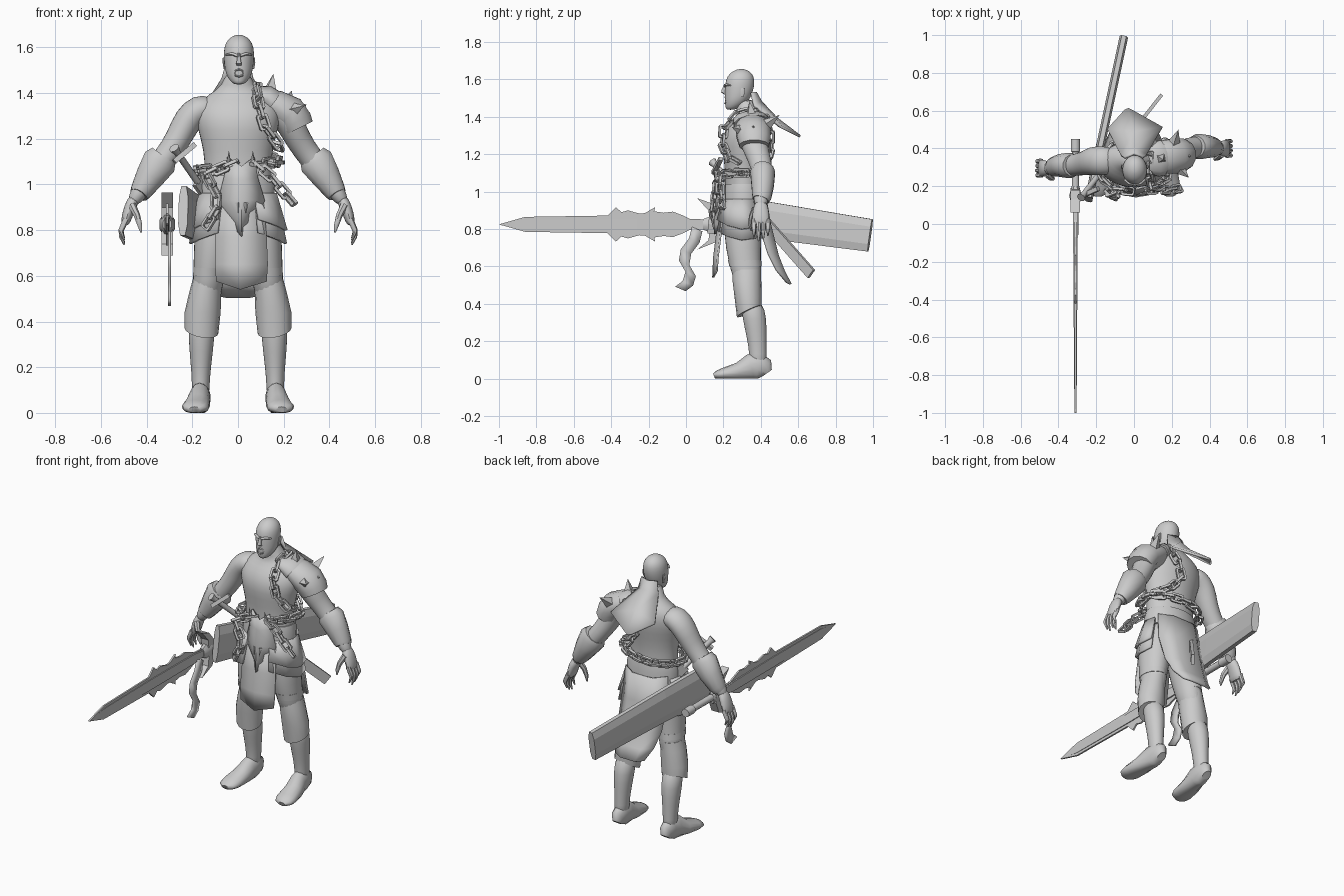
import bpy, bmesh, math
from mathutils import Vector as V, Matrix

grey = bpy.data.materials.new("stone_grey")
grey.diffuse_color = (0.6, 0.6, 0.6, 1)


def make(name, verts, faces, smooth=True, sub=0, thick=0, floor=False):
    me = bpy.data.meshes.new(name)
    if floor:
        verts = [(v[0], v[1], max(v[2], 0)) for v in verts]
    me.from_pydata([tuple(v) for v in verts], [], faces)
    bm = bmesh.new()
    bm.from_mesh(me)
    bmesh.ops.recalc_face_normals(bm, faces=bm.faces)
    bm.to_mesh(me)
    bm.free()
    ob = bpy.data.objects.new(name, me)
    bpy.context.collection.objects.link(ob)
    me.materials.append(grey)
    if thick:
        m = ob.modifiers.new("thickness", 'SOLIDIFY')
        m.thickness, m.offset = thick, 0
    if sub:
        ob.modifiers.new("smooth", 'SUBSURF').levels = sub
        ob.modifiers["smooth"].render_levels = sub
    if smooth:
        bpy.ops.object.select_all(action='DESELECT')
        ob.select_set(True)
        bpy.context.view_layer.objects.active = ob
        bpy.ops.object.shade_smooth_by_angle(angle=math.radians(50))
    return ob


def loft(name, secs, n=14, ref=(0, 1, 0), level=False, power=1.0, **kw):
    """Skin of elliptical rings (x, y, z, half width, half depth) along a path."""
    P = [V(s[:3]) for s in secs]
    verts, faces = [], []
    for i, s in enumerate(secs):
        t = V((0, 0, 1)) if level else (P[min(i + 1, len(P) - 1)] - P[max(i - 1, 0)]).normalized()
        u = V(ref).cross(t).normalized()
        v = t.cross(u)
        for k in range(n):
            a = 2 * math.pi * (k + .5) / n
            c, d = math.cos(a), math.sin(a)
            c = math.copysign(abs(c) ** power, c)
            d = math.copysign(abs(d) ** power, d)
            verts.append(P[i] + u * c * s[3] + v * d * s[4])
    for i in range(len(secs) - 1):
        for k in range(n):
            a, b = i * n + k, i * n + (k + 1) % n
            faces.append((a, b, b + n, a + n))
    faces += [tuple(range(n)), tuple(range(len(verts) - n, len(verts)))]
    return make(name, verts, faces, **kw)


def sheet(name, rows, thick=.01, **kw):
    w = len(rows[0])
    faces = [(i * w + j, i * w + j + 1, i * w + w + j + 1, i * w + w + j)
             for i in range(len(rows) - 1) for j in range(w - 1)]
    return make(name, [p for r in rows for p in r], faces, thick=thick, **kw)


def plate(name, pts, thick):
    """Flat outline drawn in the y-z plane, given depth along x."""
    return make(name, pts, [tuple(range(len(pts)))], smooth=False, thick=thick)


def spike(name, base, tip, r, n=4):
    d = V(tip) - V(base)
    q = d.to_track_quat('Z', 'Y')
    ring = [V(base) + q @ V((r * math.cos(2 * math.pi * k / n), r * math.sin(2 * math.pi * k / n), 0))
            for k in range(n)]
    make(name, ring + [V(tip)], [(k, (k + 1) % n, n) for k in range(n)] + [tuple(range(n))], smooth=False)


def chain(name, pts, step=.05):
    """Interlocked links, each turned a quarter from the last."""
    P = [V(p) for p in pts]
    walk, gap = [], 0
    for a, b in zip(P, P[1:]):
        L = (b - a).length
        while gap < L:
            walk.append((a.lerp(b, gap / L), (b - a).normalized()))
            gap += step
        gap -= L
    verts, faces = [], []
    outline = [(-.02, -.036), (.02, -.036), (.026, -.028), (.026, .028),
               (.02, .036), (-.02, .036), (-.026, .028), (-.026, -.028)]
    for i, (c, t) in enumerate(walk):
        out = V((c.x * .6, c.y - .31, 0))
        side = t.cross(out).normalized()
        side = Matrix.Rotation(math.radians(15 if i % 2 else 100), 3, t) @ side
        nor, o = t.cross(side), len(verts)
        for x, y in outline:
            for s, h in ((1, -.007), (1, .007), (.55, .007), (.55, -.007)):
                verts.append(c + side * x * s + t * y * (s + 1) / 2 + nor * h)
        for k in range(8):
            for j in range(4):
                m, l = (k + 1) % 8, (j + 1) % 4
                faces.append((o + k * 4 + j, o + k * 4 + l, o + m * 4 + l, o + m * 4 + j))
    make(name, verts, faces, smooth=False)


# torso and neck
loft("torso", [(0, .31, .88, .14, .10), (0, .31, 1.0, .155, .105), (0, .31, 1.1, .145, .10),
               (0, .31, 1.2, .165, .115), (0, .315, 1.28, .19, .128), (0, .33, 1.35, .185, .112),
               (0, .345, 1.395, .13, .082), (0, .335, 1.43, .068, .062), (0, .315, 1.5, .055, .056)],
     18, level=True, sub=1)
# head, nose, brow, ears, mouth
loft("head", [(.004, .237, 1.437, .018, .02), (.004, .252, 1.45, .038, .042), (.004, .272, 1.485, .06, .066),
              (.004, .283, 1.53, .066, .076), (.004, .288, 1.58, .069, .081),
              (.004, .292, 1.62, .061, .072), (.004, .295, 1.645, .038, .045), (.004, .295, 1.656, .012, .015)],
     16, level=True, sub=1)
loft("nose", [(.004, .212, 1.575, .006, .008), (.004, .203, 1.545, .009, .013), (.004, .201, 1.53, .013, .014),
              (.004, .21, 1.52, .011, .006)], 8, level=True)
for s in (-1, 1):
    loft("brow", [(.004 + s * .006, .211, 1.563, .007, .008), (.004 + s * .03, .216, 1.572, .007, .009),
                  (.004 + s * .055, .236, 1.568, .004, .006)], 8)
    loft("ear", [(.004 + s * .063, .30, 1.505, .004, .008), (.004 + s * .067, .303, 1.535, .005, .014),
                 (.004 + s * .067, .306, 1.555, .004, .010)], 8, level=True)
loft("lips", [(.004 + .019 * math.cos(a), .211 + .006 * abs(math.cos(a)), 1.488 + .016 * math.sin(a), .005, .007)
              for a in [i * math.pi / 4 for i in range(8)] + [6.28]], 6)
# long hair falling behind the shoulders as a kite
sheet("hair", [[(-.05, .35, 1.53), (0, .372, 1.53), (.05, .35, 1.53)],
               [(-.07, .365, 1.46), (0, .40, 1.48), (.065, .365, 1.46)],
               [(-.14, .50, 1.35), (.0, .485, 1.39), (.15, .51, 1.345)],
               [(-.05, .60, 1.30), (-.03, .61, 1.295), (-.01, .60, 1.30)]], .014)

# arms, bracers, hands
for s, ys, ye, yh in ((-1, .335, .31, .295), (1, .355, .41, .40)):
    loft("arm", [(s * .10, ys, 1.34, .05, .07), (s * .17, ys, 1.333, .07, .08), (s * .222, ys, 1.285, .066, .078),
                 (s * .26, (ys + ye) / 2, 1.20, .058, .065), (s * .315, ye, 1.12, .054, .058),
                 (s * .39, ye, 1.03, .056, .055), (s * .44, yh, .955, .034, .036), (s * .462, yh, .92, .03, .036)],
         14, sub=1)
    loft("bracer", [(s * .325, ye, 1.125, .064, .058), (s * .343, ye, 1.10, .079, .068), (s * .385, ye, 1.035, .066, .062),
                    (s * .425, (ye + yh) / 2, .97, .049, .052), (s * .434, yh, .955, .042, .046)], 12)
    loft("palm", [(s * .448, yh, .95, .028, .034), (s * .474, yh, .90, .028, .046), (s * .492, yh, .84, .023, .05),
                  (s * .495, yh, .82, .014, .044)], 10, sub=1)
    for k in range(4):
        y, d = yh - .037 + .025 * k, .02 * abs(k - 1.3)
        loft("finger", [(s * .490, y, .85, .014, .0135), (s * .512, y, .80, .0125, .012),
                        (s * .512, y, .765 + d, .010, .010), (s * .498, y, .73 + d, .004, .004)], 7)
    loft("thumb", [(s * .465, yh - .03, .91, .018, .018), (s * .443, yh - .05, .865, .015, .015),
                   (s * .430, yh - .055, .82, .011, .011), (s * .424, yh - .05, .79, .004, .004)], 7)

# legs, knee cloth, boots
for s in (-1, 1):
    loft("thigh", [(s * .085, .31, .96, .08, .10), (s * .10, .305, .82, .092, .105), (s * .113, .305, .7, .083, .097),
                   (s * .130, .32, .58, .068, .083), (s * .14, .335, .48, .065, .07)], 14, level=True, sub=1)
    loft("thigh_wrap", [(s * .124, .313, .635, .072, .089), (s * .130, .318, .60, .069, .086)], 14, level=True)
    # trouser leg with a hem that dips at the front middle
    rings = [(s * .134, .325, .585, .064, .077), (s * .143, .325, .53, .07, .077), (s * .155, .332, .44, .079, .073),
             (s * .160, .338, .36, .074, .066)]
    verts, faces, n = [], [], 16
    for i, (x, y, z, a, b) in enumerate(rings):
        for k in range(n):
            q = 2 * math.pi * k / n
            verts.append((x + a * math.cos(q), y + b * math.sin(q),
                          z + (.03 * math.sin(q) + .012 * s * math.cos(q) if i == 3 else 0)))
    for i in range(3):
        faces += [(i * n + k, i * n + (k + 1) % n, (i + 1) * n + (k + 1) % n, (i + 1) * n + k) for k in range(n)]
    faces += [tuple(range(n)), tuple(range(3 * n, 4 * n))]
    make("knee_cloth", verts, faces)
    loft("shin", [(s * .158, .35, .42, .06, .062), (s * .16, .367, .32, .058, .066), (s * .162, .378, .22, .047, .054),
                  (s * .163, .385, .13, .039, .046), (s * .164, .385, .06, .041, .05)], 14, level=True, sub=1)
    loft("boot", [(s * .163, .434, .03, .025, .03), (s * .163, .42, .05, .037, .06), (s * .164, .385, .065, .044, .075),
                  (s * .167, .345, .062, .046, .07), (s * .177, .28, .038, .055, .048), (s * .186, .20, .026, .06, .032),
                  (s * .19, .165, .02, .05, .022), (s * .19, .15, .014, .025, .014)],
         14, ref=(0, 0, 1), floor=True)

# waist belt, front apron, loin cloths, hip plates
loft("belt", [(0, .31, .93, .162, .117), (0, .31, 1.0, .163, .116), (0, .31, 1.04, .153, .109)], 20, level=True)
sheet("front_cloth", [[(x0, y + .02, z), (.01, y, zc), (x1, y + .02, z)] for x0, x1, y, z, zc in
                      ((-.09, .11, .19, .95, .95), (-.10, .125, .165, .77, .77),
                       (-.10, .13, .15, .65, .65), (-.095, .125, .145, .575, .54))])
sheet("apron_plate", [[(x0, .205, z), (.015, y, zc), (x1, .205, z)] for x0, x1, y, z, zc in
                      ((-.045, .07, .185, 1.12, 1.08), (-.06, .085, .175, 1.03, 1.02),
                       (-.085, .115, .16, .93, .93), (-.04, .07, .155, .84, .83),
                       (.005, .03, .155, .785, .775))], .012)
for x, z in ((-.04, 1.09), (.065, 1.09), (0, .92), (.035, .92)):
    spike("apron_horn", (x, .18, z) if z > 1 else (x, .165, z), (x, .165, z + .06) if z > 1 else (x, .155, z - .05), .011)
sheet("back_cloth", [[(-w, y - d, z + .01), (-w / 2, y, z), (w / 2, y, z), (w, y - d, z + .01)] for w, y, z, d in
                     ((.14, .425, .97, .05), (.15, .45, .82, .06), (.145, .49, .66, .05),
                      (.125, .525, .57, .04), (.095, .56, .505, .02))], .012)
for s in (-1, 1):
    for lift, size, reach in ((0, 1.0, 1.0), (.07, .8, 1.06)):
        rows = []
        for t in (0, .5, 1):
            row = []
            for a in (-65, -35, -5, 25):
                r, c = math.radians(a), 1 + .27 * t * reach
                row.append((s * .165 * c * math.cos(r), .31 + .122 * c * math.sin(r),
                            .96 - (.19 * size - lift * .3) * t - .03 * t * math.cos(2 * r)))
            rows.append(row)
        sheet("hip_plate", rows, .012)

# shoulder armour with spikes
loft("pauldron", [(.09, .345, 1.385, .035, .07), (.16, .355, 1.35, .068, .092), (.225, .36, 1.315, .078, .096),
                  (.25, .365, 1.275, .078, .09), (.265, .365, 1.245, .072, .082)], 12)
loft("collar_guard", [(.07, .34, 1.40, .03, .075), (.12, .345, 1.385, .052, .097), (.145, .35, 1.365, .058, .097)], 12)
for b, t in (((.14, .35, 1.40), (.155, .34, 1.485)), ((.235, .30, 1.325), (.29, .245, 1.345)),
             ((.21, .42, 1.35), (.235, .50, 1.41)), ((.26, .36, 1.33), (.30, .36, 1.35))):
    spike("shoulder_spike", b, t, .038)

# chains over the shoulder, round the waist and hanging
chain("shoulder_chain", [(.09, .43, 1.38), (.08, .36, 1.435), (.08, .27, 1.41), (.095, .20, 1.33), (.12, .195, 1.25),
                         (.165, .22, 1.19), (.18, .29, 1.15)])
chain("back_chain", [(.09, .43, 1.38), (.05, .45, 1.30), (.03, .45, 1.22), (.09, .43, 1.15), (.17, .36, 1.11)])
for dz, tilt, a0, a1 in ((1.08, .02, -60, 241), (1.13, -.03, -30, 60)):
    arc = [math.radians(a) for a in range(a0, a1, 15)]
    chain("waist_chain", [(.18 * math.cos(a), .31 + .135 * math.sin(a), dz + tilt * math.cos(a)) for a in arc])
chain("left_hanging_chain", [(-.03, .175, 1.09), (-.10, .18, 1.06), (-.14, .165, 1.04), (-.095, .155, .96),
                             (-.10, .15, .88), (-.15, .17, .80)])
chain("right_hanging_chain", [(.09, .18, 1.08), (.15, .18, 1.03), (.19, .18, .98), (.25, .19, .91)])

# long sword with barbs, held level
half = [(-.86, .04), (-.42, .047), (-.375, .092), (-.345, .065), (-.31, .075), (-.25, .058), (-.22, .06),
        (-.165, .092), (-.17, .07), (-.12, .062), (-.07, .068), (-.01, .045), (.02, .03), (.13, .025)]
plate("sword_blade", [(-.31, -1, .825)] + [(-.31, y, .825 + h) for y, h in half]
      + [(-.31, y, .825 - h) for y, h in reversed(half)], .01)
loft("blade_ridge", [(-.31, -.99, .825, .004, .006), (-.31, -.85, .825, .010, .035), (-.31, -.4, .825, .014, .044),
                     (-.31, 0, .825, .018, .04), (-.31, .13, .825, .018, .02)], 4, ref=(0, 0, 1))
plate("sword_guard", [(-.31, y, z) for y, z in ((.06, .965), (.13, .94), (.18, .88), (.19, .8), (.16, .73), (.06, .69),
                                                 (.12, .74), (.13, .82), (.12, .9))], .05)
loft("guard_boss", [(-.31, .09, .825, .02, .03), (-.31, .15, .825, .036, .055), (-.31, .20, .825, .022, .03)],
     8, ref=(0, 0, 1))
loft("sword_grip", [(-.31, .19, .83, .02, .02), (-.31, .38, .83, .019, .019), (-.31, .385, .83, .026, .026),
                    (-.31, .45, .83, .025, .025)], 10, ref=(0, 0, 1))
sheet("ribbon", [[(-.30, y - .028, z + .012), (-.30, y + .028, z - .012)] for y, z in
                 ((.06, .80), (.045, .74), (.0, .68), (-.01, .62), (.025, .56), (.01, .51), (-.03, .48))], .012)

# scabbard slung across the hips
loft("scabbard", [(-.24, .13, .885, .022, .115), (-.17, .45, .845, .024, .104), (-.055, .985, .766, .024, .092)],
     8, ref=(0, 0, 1), power=.7, smooth=False)
# short sword tucked through the belt
a, b = V((-.28, .14, 1.16)), V((.135, .67, .56))
loft("short_sheath", [(*a.lerp(b, t), .011, .034) for t in (.24, 1)], 4, ref=(0, 0, 1), power=.5, smooth=False)
loft("short_grip", [(*a.lerp(b, t), r, r) for t, r in ((0, .024), (.03, .016), (.25, .016))], 8)
loft("short_guard", [(*(a.lerp(b, .05) + V(o)), .016, .016) for o in ((-.02, -.02, -.03), (.07, .02, .045))], 4)
